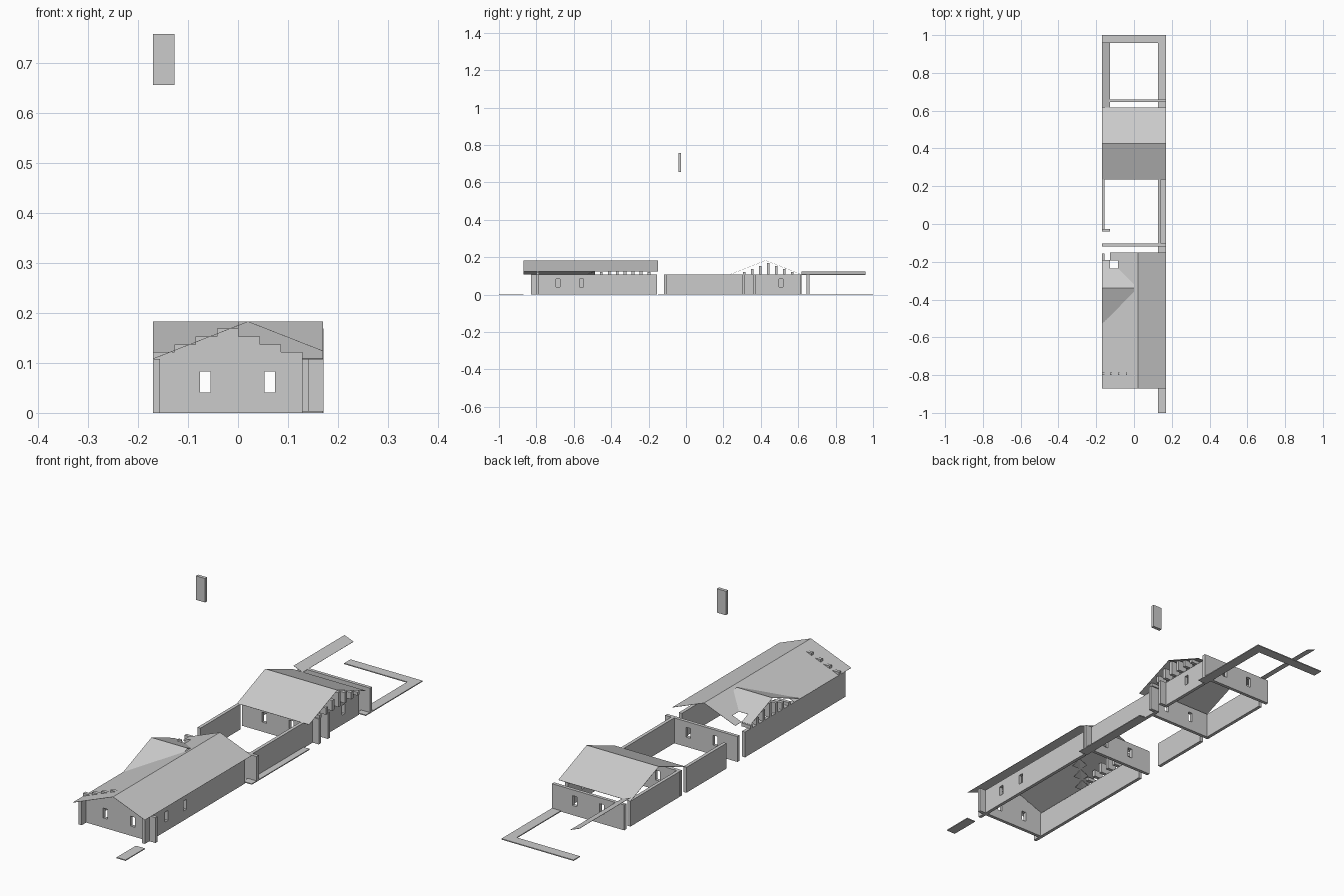
import bpy, bmesh

if "Cube" in bpy.data.objects:
    bpy.data.objects.remove(bpy.data.objects["Cube"])

U = 0.0427            # block width
T = U / 3             # wall panel thickness
H = 0.108             # wall height
L, R = -0.17, 0.128   # wall lines
TOP, SLOPE = 0.183, 0.392


def finish(name, bm):
    me = bpy.data.meshes.new(name)
    bm.normal_update()
    bm.to_mesh(me)
    bm.free()
    ob = bpy.data.objects.new(name, me)
    bpy.context.collection.objects.link(ob)
    return ob


def add_box(bm, x0, x1, y0, y1, z0, z1):
    vs = bmesh.ops.create_cube(bm, size=1)["verts"]
    for v in vs:
        v.co = ((x0 + x1) / 2 + v.co.x * (x1 - x0),
                (y0 + y1) / 2 + v.co.y * (y1 - y0),
                (z0 + z1) / 2 + v.co.z * (z1 - z0))


def box(name, *b):
    bm = bmesh.new()
    add_box(bm, *b)
    return finish(name, bm)


def wall(name, axis, a, b, pos, windows=(), w=0.021, z0=0.041, z1=0.083):
    """Wall along an axis from a to b, built around its window openings."""
    bm = bmesh.new()

    def piece(s, e, lo, hi):
        if axis == "x":
            add_box(bm, s, e, pos, pos + T, lo, hi)
        else:
            add_box(bm, pos, pos + T, s, e, lo, hi)
    s = a
    for c in windows:
        piece(s, c - w / 2, 0, H)
        piece(c - w / 2, c + w / 2, 0, z0)
        piece(c - w / 2, c + w / 2, z1, H)
        s = c + w / 2
    piece(s, b, 0, H)
    return finish(name, bm)


def roof(name, cells, height):
    """Thin roof sheet made of rectangles lifted onto a slope."""
    bm = bmesh.new()
    for x0, x1, y0, y1 in cells:
        bm.faces.new([bm.verts.new((x, y, height(x, y)))
                      for x, y in ((x0, y0), (x1, y0), (x1, y1), (x0, y1))])
    bmesh.ops.remove_doubles(bm, verts=bm.verts, dist=1e-5)
    ob = finish(name, bm)
    m = ob.modifiers.new("thickness", "SOLIDIFY")
    m.thickness = 0.001
    return ob


def main_h(x, y):
    return TOP - SLOPE * abs(x - 0.02)


def cross_h(c):
    return lambda x, y: TOP - SLOPE * abs(y - c)


STEPS = [0.122, 0.137, 0.153, 0.169, 0.153, 0.137, 0.122]

# main house walls
wall("main_front_wall", "x", L, R, -0.80, (-0.065, 0.063))
wall("main_back_wall", "x", L, R, -0.118, (-0.065, 0.063))
wall("main_right_wall", "y", -0.787, -0.155, R, (-0.684, -0.559))
wall("main_left_wall", "y", -0.83, -0.155, L)

# stepped front gable blocks
bm = bmesh.new()
for i, h in enumerate(STEPS):
    add_box(bm, L + i * U, L + (i + 1) * U, -0.80, -0.80 + T, H, h)
finish("main_front_gable", bm)

# corner posts made of single panels
for i, y in enumerate((-0.80, -0.118, 0.30, 0.361, 0.645)):
    box("corner_panel_%d" % i, R, R + U, y, y + T, 0, H)
box("front_corner_return", R, R + T, -0.83, -0.787, 0, H)

# main roof, left slope cut away in steps around the cross gable
YC = -0.34
Y0, Y1 = -0.53, -0.15
right = [(0.02, 0.17, -0.87, Y1)]
left = [(L, 0.02, -0.87, Y0), (L + 4 * U, 0.02, Y0 + 4 * U, Y1 - 4 * U)]
cross_a, cross_b = [], []
for i in range(4):
    ya, yb = Y0 + i * U, Y1 - i * U
    left.append((L + i * U, 0.02, ya, ya + U))
    left.append((L + (min(i + 1, 2) if i < 2 else i) * U, 0.02, yb - U, yb))
    cross_a.append((L, L + (i + 1) * U, ya, ya + U))
    if i:
        cross_b.append((L, L + (i if i < 2 else i + 1) * U, yb - U, yb))
cross_a.append((L, L + 4 * U, Y0 + 4 * U, YC))
cross_b.append((L, L + 4 * U, YC, Y1 - 4 * U))
roof("main_roof_right", right, main_h)
roof("main_roof_left", left, main_h)
roof("cross_roof_front", cross_a, cross_h(YC))
roof("cross_roof_back", cross_b, cross_h(YC))

# courtyard walls
wall("court_right_wall", "y", -0.104, 0.30, R)
wall("court_left_wall", "y", -0.03, 0.24, L)

# back house walls
BC = 0.426
wall("back_house_front_wall", "x", L, R, 0.27, (-0.065, 0.063))
wall("back_house_rear_wall", "x", L, R, 0.645, (-0.065, 0.063))
wall("back_house_right_wall", "y", 0.361, 0.612, R, (0.507,))
wall("back_house_left_wall", "y", 0.285, 0.617, L)

# back house roof
roof("back_roof_front", [(L, 0.17, 0.236, BC)], cross_h(BC))
roof("back_roof_rear", [(L, 0.17, BC, 0.617)], cross_h(BC))

# gable bars turned across the wall line
for name, x, c in (("back_gable_bars", R, BC), ("cross_gable_bars", L, YC)):
    bm = bmesh.new()
    for i, h in enumerate(STEPS):
        y = c + (i - 3) * U + U / 2 - T
        add_box(bm, x, x + U, y, y + T, H, h)
    finish(name, bm)

# loose sloping eave strip at the rear left
roof("rear_eave_strip", [(L, L + U, 0.617, 0.96)],
     lambda x, y: 0.123 - SLOPE * (x - L))

# ground strips
G = 0.004
box("ground_strip_front", R, 0.17, -1, -0.87, 0, G)
box("ground_strip_court", R, 0.17, -0.15, 0.24, 0, G)
box("ground_strip_rear_right", R, 0.17, 0.617, 1 - U, 0, G)
box("ground_strip_rear", L, 0.17, 1 - U, 1, 0, G)

# stray floating panel
box("floating_panel", L, L + U, -0.04, -0.04 + T, 0.655, 0.757)
